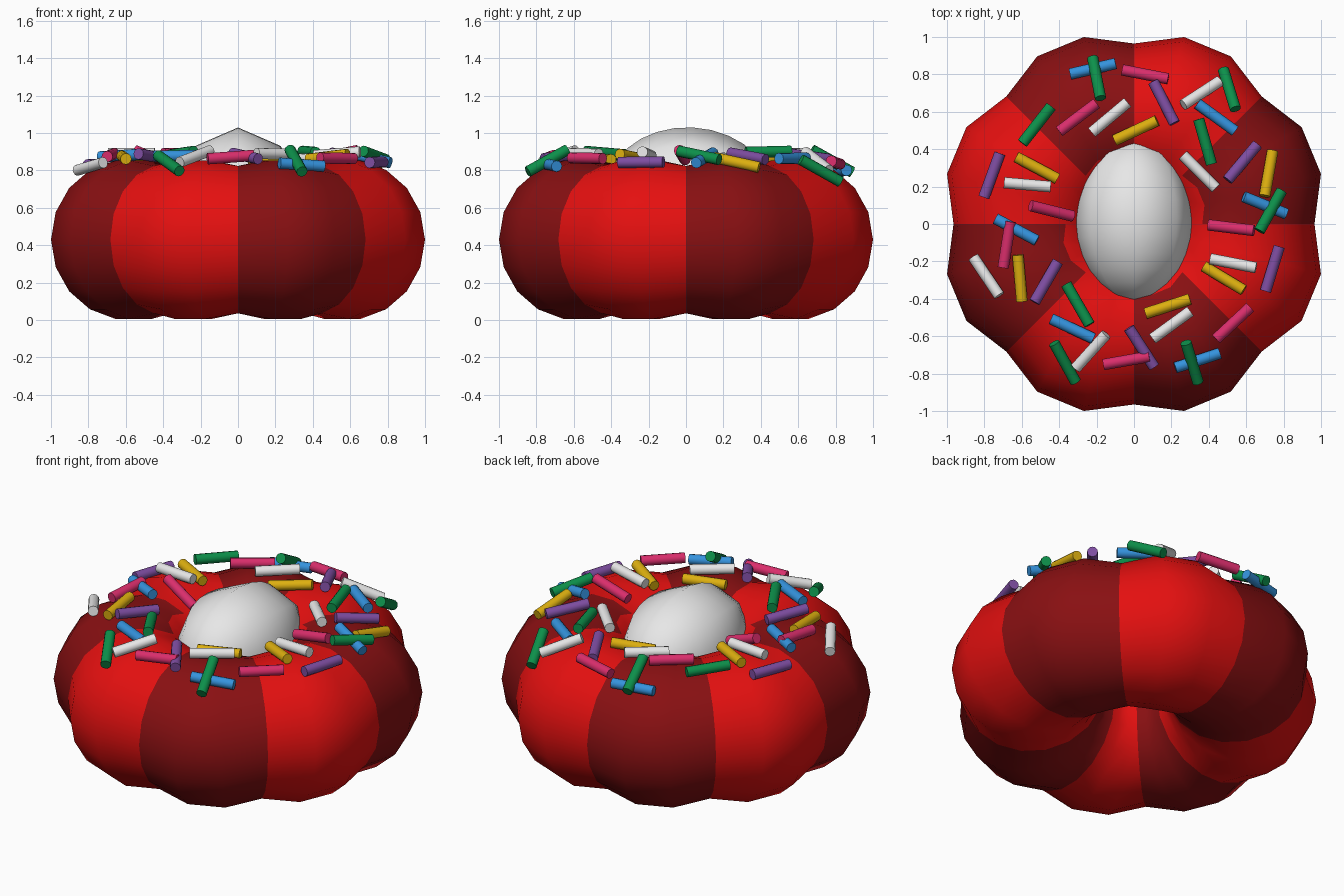
import bpy, bmesh
from math import sin, cos, tau, radians, sqrt, hypot
from mathutils import Vector, Matrix

if "Cube" in bpy.data.objects:
    bpy.data.objects.remove(bpy.data.objects["Cube"])


def material(name, r, g, b):
    mat = bpy.data.materials.new(name)
    mat.use_nodes = True
    mat.diffuse_color = (r, g, b, 1)
    mat.node_tree.nodes["Principled BSDF"].inputs["Base Color"].default_value = (r, g, b, 1)
    return mat


RED = material("bright red", .78, .005, .005)
DARK = material("dark red", .25, .005, .006)
WHITE = material("white", .8, .8, .8)
BLUE = material("blue", .035, .29, .72)
GREEN = material("green", .004, .28, .07)
PINK = material("pink", .7, .027, .15)
YELLOW = material("yellow", .72, .43, .005)
PURPLE = material("purple", .21, .075, .36)


def make_object(name, bm, materials, smooth_angle):
    mesh = bpy.data.meshes.new(name)
    bm.normal_update()
    bm.to_mesh(mesh)
    bm.free()
    obj = bpy.data.objects.new(name, mesh)
    bpy.context.collection.objects.link(obj)
    for mat in materials:
        mesh.materials.append(mat)
    bpy.ops.object.select_all(action="DESELECT")
    obj.select_set(True)
    bpy.context.view_layer.objects.active = obj
    bpy.ops.object.shade_smooth_by_angle(angle=radians(smooth_angle))
    return obj


# Ring body: eight lobes, three columns of faces per lobe
LOBES, STEPS, SIDES = 8, 3, 18
MID = .43
RING, TUBE = .605, .43
VALLEY_RING, VALLEY_TUBE = .565, .40
INNER_RADIUS = .42


def build_ring():
    bm = bmesh.new()
    columns = LOBES * STEPS
    rows = []
    for i in range(columns):
        a = tau * i / columns
        ring, tube = (VALLEY_RING, VALLEY_TUBE) if i % STEPS == 0 else (RING, TUBE)
        row = []
        for j in range(SIDES):
            t = tau * j / SIDES
            r = ring + tube * cos(t)
            row.append(bm.verts.new((r * cos(a), r * sin(a), MID + tube * sin(t))))
        rows.append(row)
    for i in range(columns):
        here, there = rows[i], rows[(i + 1) % columns]
        for j in range(SIDES):
            k = (j + 1) % SIDES
            face = bm.faces.new((here[j], there[j], there[k], here[k]))
            centre = face.calc_center_median()
            inner_top = hypot(centre.x, centre.y) < INNER_RADIUS and centre.z > MID
            # Lobes alternate; the upper lip of the hole is all bright
            face.material_index = 1 if (i // STEPS) % 2 == 0 and not inner_top else 0
    return make_object("ring_body", bm, (RED, DARK), 80)


build_ring()

# Domed centre: an egg lying along y with a ridge on top
bm = bmesh.new()
bmesh.ops.create_uvsphere(bm, u_segments=8, v_segments=14, radius=1)
bm.transform(Matrix.Translation((0, .02, .69))
             @ Matrix.Rotation(radians(-3), 4, "X")
             @ Matrix.Diagonal((.325, .44, .34, 1))
             @ Matrix.Rotation(radians(90), 4, "X"))
make_object("dome_centre", bm, (WHITE,), 80)

# Sprinkles: x, y and heading in degrees, grouped by colour
LENGTH, THICKNESS = .25, .03
SPRINKLES = {
    "blue": (BLUE, .02, [
        (-.22, .83, 13), (.44, .57, -36), (.7, .1, -22),
        (.34, -.73, 18), (-.33, -.56, -25), (-.63, -.03, -28)]),
    "green": (GREEN, .04, [
        (-.2, .78, -79), (-.52, .53, 52), (.51, .72, -73), (.38, .44, -74),
        (.73, .07, 61), (-.3, -.43, -60), (-.37, -.74, -61), (.31, -.74, -73)]),
    "pink": (PINK, .03, [
        (.06, .8, -11), (-.3, .57, 37), (-.44, .07, -14), (-.68, -.11, 81),
        (.52, -.02, -7), (.53, -.53, 43), (-.04, -.73, 10)]),
    "white": (WHITE, .03, [
        (.36, .7, 33), (-.13, .57, 40), (.35, .28, -45), (-.57, .21, -5),
        (-.79, -.28, -56), (.53, -.21, -11), (.2, -.54, 36), (-.23, -.68, 48)]),
    "yellow": (YELLOW, .015, [
        (.01, .5, 25), (-.52, .3, -28), (.72, .27, 80),
        (.48, -.29, -31), (.18, -.44, 18), (-.61, -.29, -85)]),
    "purple": (PURPLE, .02, [
        (.16, .65, -63), (-.76, .26, 70), (.58, .33, 50),
        (.74, -.24, 73), (.04, -.66, -57), (-.47, -.31, 60)]),
}


def ring_height(x, y):
    return MID + sqrt(max(0, TUBE ** 2 - (hypot(x, y) - RING) ** 2))


def add_sprinkle(bm, x, y, heading, lift):
    a = radians(heading)
    dx, dy = cos(a) * LENGTH * .35, sin(a) * LENGTH * .35
    # Tilt each sprinkle along the surface below it
    low = Vector((x - dx, y - dy, ring_height(x - dx, y - dy)))
    high = Vector((x + dx, y + dy, ring_height(x + dx, y + dy)))
    turn = (high - low).to_track_quat("Z", "Y").to_matrix().to_4x4()
    place = Matrix.Translation((x, y, ring_height(x, y) + lift))
    bmesh.ops.create_cone(bm, cap_ends=True, segments=12, radius1=THICKNESS,
                          radius2=THICKNESS, depth=LENGTH, matrix=place @ turn)


for colour, (mat, lift, spots) in SPRINKLES.items():
    bm = bmesh.new()
    for x, y, heading in spots:
        add_sprinkle(bm, x, y, heading, lift)
    make_object(colour + "_sprinkles", bm, (mat,), 40)
